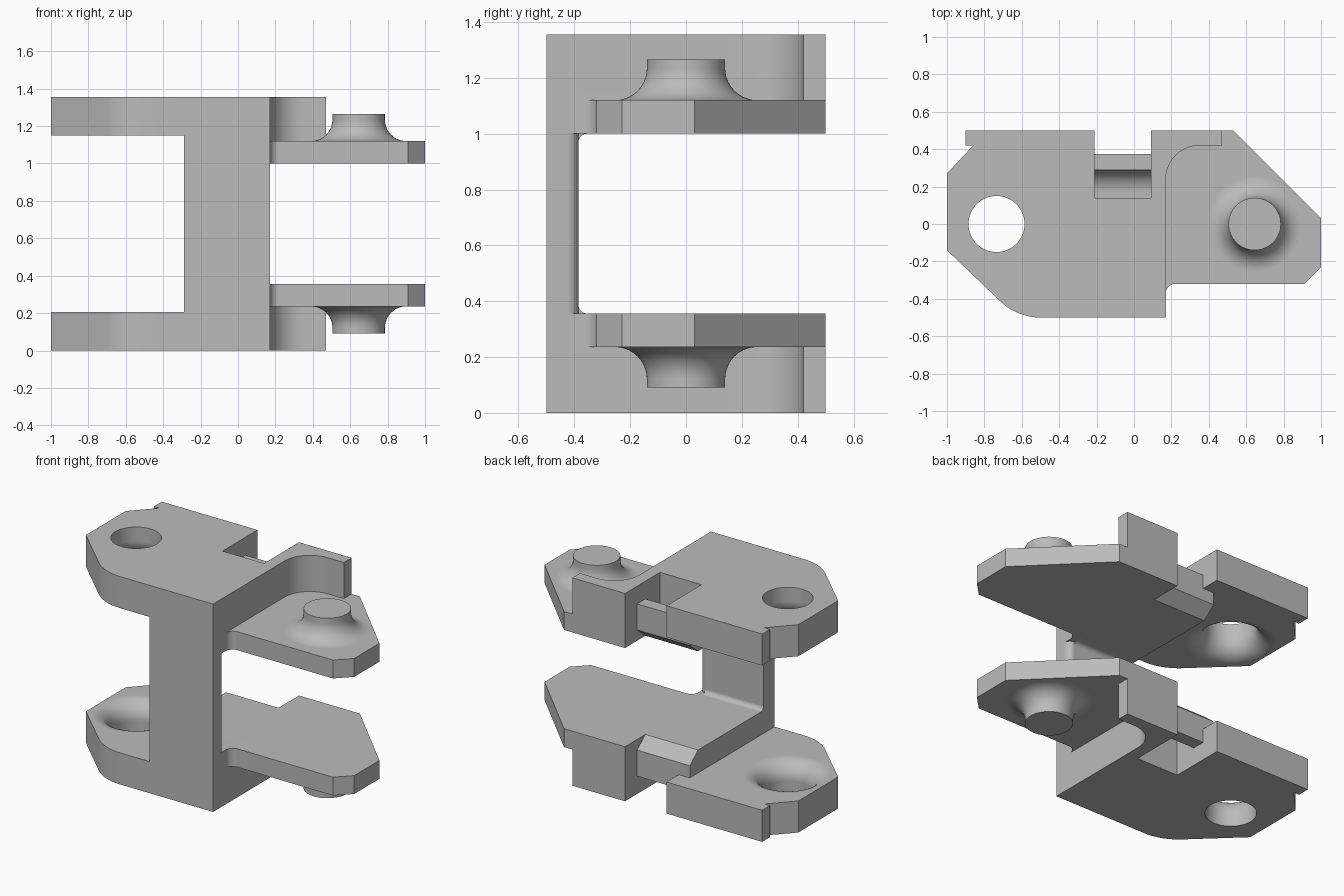
import bpy, bmesh
from math import cos, sin, pi, radians

cube = bpy.data.objects.get("Cube")
if cube:
    bpy.data.objects.remove(cube, do_unlink=True)

HEIGHT = 1.356
MID = HEIGHT / 2

steel = bpy.data.materials.new("plain grey")
steel.use_nodes = True
GREY = (0.5, 0.5, 0.5, 1)
steel.diffuse_color = GREY
steel.node_tree.nodes["Principled BSDF"].inputs["Base Color"].default_value = GREY


def arc(cx, cy, r, start, end, n=10):
    angles = [radians(start + (end - start) * i / n) for i in range(n + 1)]
    return [(cx + r * cos(a), cy + r * sin(a)) for a in angles]


def finish(name, bm):
    bmesh.ops.recalc_face_normals(bm, faces=bm.faces)
    mesh = bpy.data.meshes.new(name)
    bm.to_mesh(mesh)
    bm.free()
    mesh.materials.append(steel)
    obj = bpy.data.objects.new(name, mesh)
    bpy.context.collection.objects.link(obj)
    return obj


def prism(name, outline, low, high, along_x=False):
    """Extrude an outline along z, or a (y, z) profile along x."""
    bm = bmesh.new()
    place = (lambda a, b: (low, a, b)) if along_x else (lambda a, b: (a, b, low))
    face = bm.faces.new([bm.verts.new(place(a, b)) for a, b in outline])
    moved = bmesh.ops.extrude_face_region(bm, geom=[face])["geom"]
    step = (high - low, 0, 0) if along_x else (0, 0, high - low)
    bmesh.ops.translate(bm, vec=step, verts=[v for v in moved if isinstance(v, bmesh.types.BMVert)])
    return finish(name, bm)


def box(name, x0, x1, y0, y1, z0, z1):
    return prism(name, [(x0, y0), (x1, y0), (x1, y1), (x0, y1)], z0, z1)


def lathe(name, x, profile, n=64):
    """Solid of revolution about a vertical axis from (radius, z) points."""
    bm = bmesh.new()
    rings = [[bm.verts.new((x + r * cos(2 * pi * i / n), r * sin(2 * pi * i / n), z))
              for i in range(n)] for r, z in profile]
    for a, b in zip(rings, rings[1:]):
        for i in range(n):
            j = (i + 1) % n
            bm.faces.new((a[i], a[j], b[j], b[i]))
    bm.faces.new(rings[0])
    bm.faces.new(rings[-1])
    return finish(name, bm)


def apply_modifier(obj, mod):
    bpy.context.view_layer.objects.active = obj
    bpy.ops.object.modifier_apply(modifier=mod.name)


def combine(target, other, operation="UNION"):
    mod = target.modifiers.new("combine", "BOOLEAN")
    mod.operation = operation
    mod.solver = "EXACT"
    mod.object = other
    apply_modifier(target, mod)
    bpy.data.objects.remove(other, do_unlink=True)


# Left arm, reaching to the column, with a flared pin hole
left_outline = [(-0.21, 0.14), (-0.21, 0.5), (-0.9, 0.5), (-0.9, 0.42), (-0.86, 0.42),
                (-1, 0.27), (-1, -0.14)]
left_outline += arc(-0.5, -0.19, 0.31, 225, 270) + [(0.17, -0.5), (0.17, 0.14)]
link = prism("chain_link", left_outline, 1.15, HEIGHT)
hole = [(0.265, 1.1)] + arc(0.265, 1.265, 0.115, 270, 180) + [(0.15, 1.4)]
combine(link, lathe("hole_cutter", -0.735, hole), "DIFFERENCE")

# Thick middle, under the arm
combine(link, box("middle_block", -0.29, 0.17, -0.5, 0.14, 1.0, 1.3))
combine(link, box("middle_filler", -0.29, -0.21, 0.1, 0.37, 1.1, 1.2))

# Tongue with a raised rear ridge
tongue = [(-0.3, 1.0), (0.29, 1.0), (0.375, 1.07), (0.375, 1.24), (0.29, 1.24)]
tongue += arc(0.17, 1.24, 0.12, 0, -90) + [(-0.3, 1.12)]
combine(link, prism("tongue", tongue, -0.29, 0.11, along_x=True))

# Rear block with a rounded inner corner
block = [(0.09, -0.45), (0.17, -0.45)] + arc(0.35, 0.24, 0.18, 180, 90)
block += [(0.47, 0.42), (0.47, 0.5), (0.09, 0.5)]
combine(link, prism("rear_block", block, 1.0, HEIGHT))

# Right arm and its flared pin
arm = [(0.1, -0.37)] + arc(0.22, -0.37, 0.05, 180, 90, 6)
arm += [(0.91, -0.32), (1, -0.23), (1, 0.03), (0.53, 0.5), (0.1, 0.5)]
combine(link, prism("right_arm", arm, 1.0, 1.12))
pin = [(0.255, 1.08)] + arc(0.255, 1.235, 0.115, 270, 180) + [(0.14, 1.265)]
combine(link, lathe("pin", 0.645, pin))

# Mirror the upper half to the lower half
for v in link.data.vertices:
    v.co.z -= MID
mirror = link.modifiers.new("mirror", "MIRROR")
mirror.use_axis = (False, False, True)
mirror.use_mirror_merge = False
apply_modifier(link, mirror)
for v in link.data.vertices:
    v.co.z += MID

# Front column with one rounded edge and fillets where it meets the arms
column = [(-0.29, -0.5), (0.17, -0.5)] + arc(0.13, -0.425, 0.04, 0, 90, 6) + [(-0.29, -0.385)]
combine(link, prism("column", column, 0.2, HEIGHT - 0.2))
for sign in (1, -1):
    curve = [(-0.4, 0.35)] + arc(-0.355, 0.292, 0.03, 180, 90, 6) + [(-0.355, 0.35), ]
    fillet = [(y, MID + sign * z) for y, z in curve]
    combine(link, prism("column_fillet", fillet, -0.29, 0.13, along_x=True))

# Smooth the curved faces and keep the edges sharp
bpy.ops.object.select_all(action="DESELECT")
link.select_set(True)
bpy.context.view_layer.objects.active = link
bpy.ops.object.shade_smooth_by_angle(angle=radians(30))
weighted = link.modifiers.new("even_shading", "WEIGHTED_NORMAL")
weighted.keep_sharp = True
